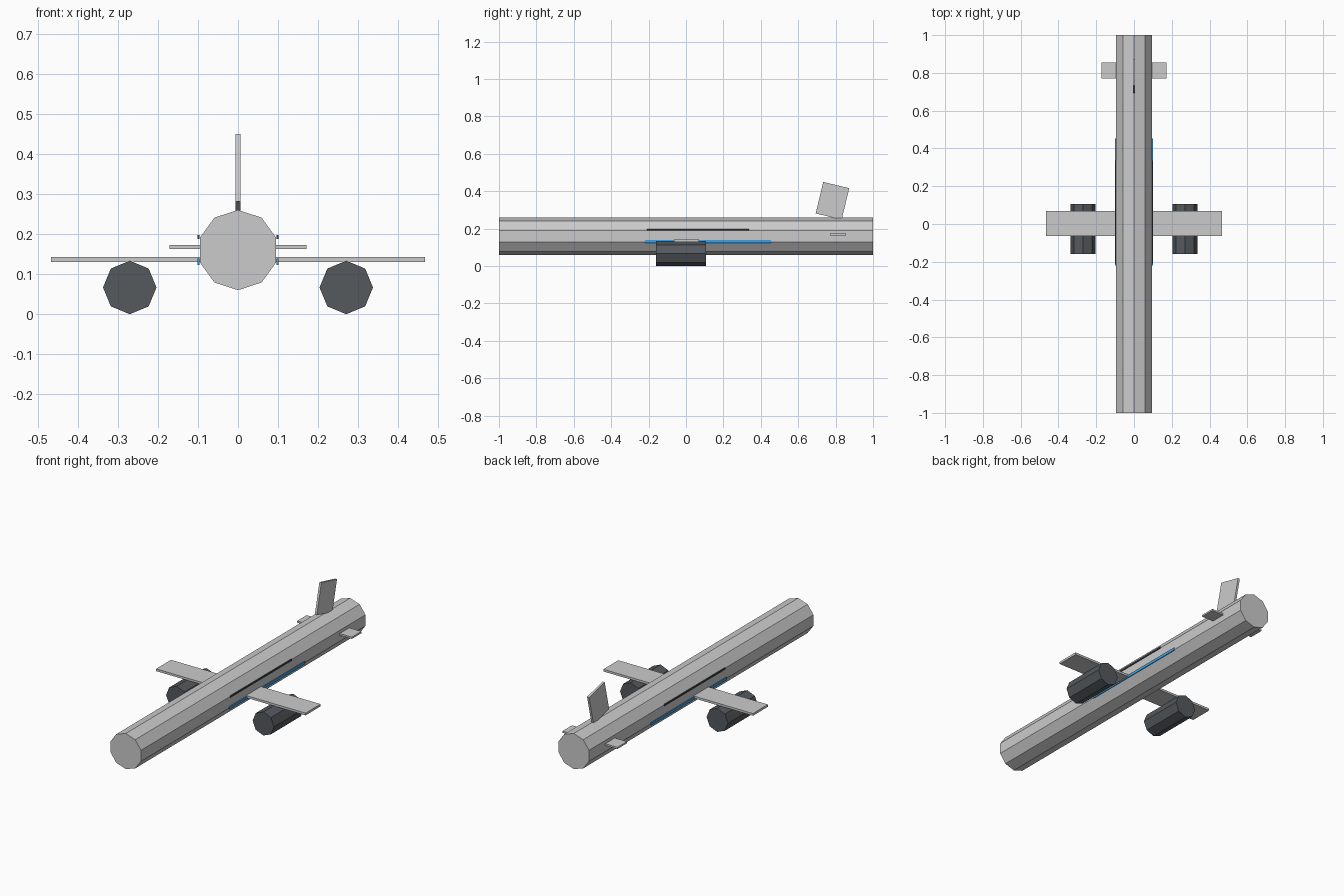
import bpy
from math import radians

if "Cube" in bpy.data.objects:
    bpy.data.objects.remove(bpy.data.objects["Cube"])


def material(name, rgb):
    m = bpy.data.materials.new(name)
    m.diffuse_color = (*rgb, 1)
    m.use_nodes = True
    m.node_tree.nodes["Principled BSDF"].inputs["Base Color"].default_value = m.diffuse_color
    return m


def finish(name, mat):
    ob = bpy.context.object
    ob.name = name
    if mat:
        ob.data.materials.append(mat)
    return ob


def tube(name, sides, radius, y0, y1, x, z, mat=None):
    bpy.ops.mesh.primitive_cylinder_add(
        vertices=sides, radius=radius, depth=y1 - y0,
        location=(x, (y0 + y1) / 2, z), rotation=(radians(90), 0, 0))
    return finish(name, mat)


def box(name, size, loc, mat=None, tilt=0):
    bpy.ops.mesh.primitive_cube_add(size=1, location=loc, rotation=(radians(tilt), 0, 0))
    bpy.context.object.scale = size
    return finish(name, mat)


dark = material("dark_grey", (0.09, 0.1, 0.11))
black = material("window_dark", (0.05, 0.06, 0.07))
blue = material("stripe_blue", (0.05, 0.35, 0.75))

# Ten-sided fuselage
tube("fuselage", 10, 0.1, -1, 1, 0, 0.16)

# Wing and tailplane run straight through the body
box("wing", (0.933, 0.133, 0.0125), (0, 0.003, 0.136))
box("tailplane", (0.342, 0.085, 0.01), (0, 0.813, 0.168))

# Tilted tail fin
box("tail_fin", (0.0125, 0.143, 0.173), (0, 0.783, 0.349), tilt=-13.5)

# Engines, window strips and side stripes on both sides
for side, s in (("left", -1), ("right", 1)):
    tube(f"engine_{side}", 8, 0.0667, -0.16, 0.107, s * 0.27, 0.0667, dark)
    box(f"window_strip_{side}", (0.004, 0.545, 0.01), (s * 0.0985, 0.063, 0.192), black)
    box(f"side_stripe_{side}", (0.004, 0.673, 0.016), (s * 0.0985, 0.117, 0.131), blue)
